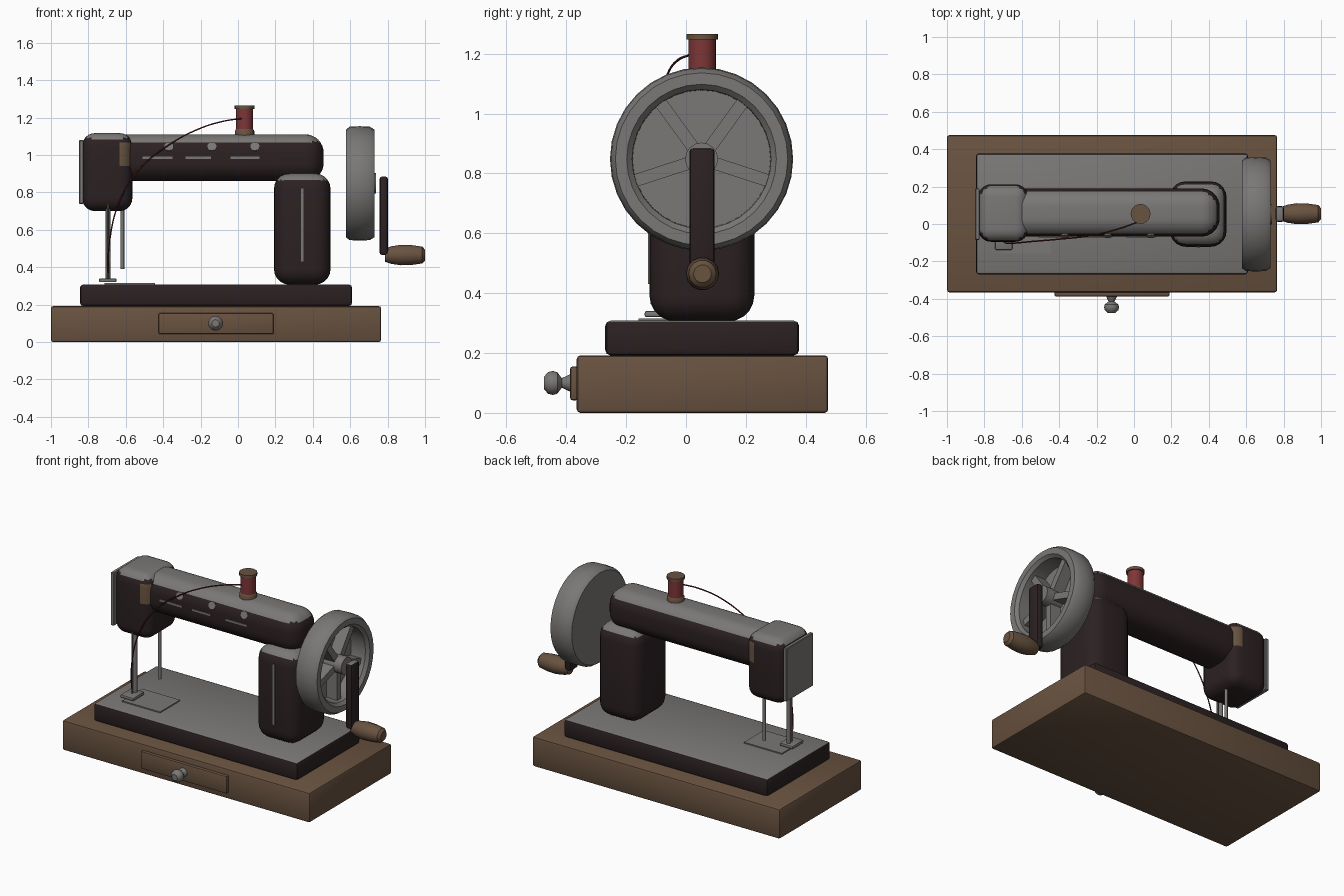
import bpy, bmesh, math
from mathutils import Vector, Matrix

if "Cube" in bpy.data.objects:
    bpy.data.objects.remove(bpy.data.objects["Cube"])


def material(name, col):
    m = bpy.data.materials.new(name)
    m.diffuse_color = (*col, 1)
    m.use_nodes = True
    m.node_tree.nodes["Principled BSDF"].inputs["Base Color"].default_value = m.diffuse_color
    return m


WOOD = material("brown wood", (0.140, 0.085, 0.051))
STEEL = material("grey steel", (0.195, 0.188, 0.180))
BLACK = material("dark enamel", (0.025, 0.015, 0.016))
RED = material("red thread", (0.21, 0.036, 0.038))
DARK_RED = material("dark red thread", (0.09, 0.014, 0.016))


def finish(bm, name, mats, rule=None, angle=35):
    """Turn a bmesh into an object; rule(face) picks the material index."""
    bmesh.ops.recalc_face_normals(bm, faces=bm.faces)
    bm.normal_update()
    if rule:
        for f in bm.faces:
            f.material_index = rule(f)
    me = bpy.data.meshes.new(name)
    bm.to_mesh(me)
    bm.free()
    for m in mats:
        me.materials.append(m)
    ob = bpy.data.objects.new(name, me)
    bpy.context.collection.objects.link(ob)
    bpy.ops.object.select_all(action='DESELECT')
    ob.select_set(True)
    bpy.context.view_layer.objects.active = ob
    bpy.ops.object.shade_smooth_by_angle(angle=math.radians(angle))
    return ob


def top_steel(f):
    return 1 if f.normal.z > 0.6 else 0


def box(name, x, y, z, mats, bevel=0.0, seg=2, rule=None, cuts=()):
    """Box from (min, max) ranges with rounded edges; cuts = z levels to slice at."""
    bm = bmesh.new()
    bmesh.ops.create_cube(bm, size=1)
    for v in bm.verts:
        v.co = Vector([(a + b) / 2 + c * (b - a) for (a, b), c in zip((x, y, z), v.co)])
    if bevel:
        bmesh.ops.bevel(bm, geom=bm.edges[:], offset=bevel, segments=seg,
                        profile=0.5, affect='EDGES')
    for h in cuts:
        bmesh.ops.bisect_plane(bm, geom=bm.verts[:] + bm.edges[:] + bm.faces[:],
                               plane_co=(0, 0, h), plane_no=(0, 0, 1))
    return finish(bm, name, mats, rule)


def lathe(name, profile, origin, axis, mat, n=24):
    """Revolve (radius, distance) points around the x, y or z axis at origin."""
    bm = bmesh.new()
    rings = []
    for r, t in profile:
        ring = []
        for i in range(n):
            a = 2 * math.pi * i / n
            c, s = r * math.cos(a), r * math.sin(a)
            p = {'x': (t, c, s), 'y': (c, t, s), 'z': (c, s, t)}[axis]
            ring.append(bm.verts.new(Vector(p) + Vector(origin)))
        rings.append(ring)
    for a, b in zip(rings, rings[1:]):
        for i in range(n):
            j = (i + 1) % n
            bm.faces.new((a[i], a[j], b[j], b[i]))
    bmesh.ops.remove_doubles(bm, verts=bm.verts[:], dist=1e-5)
    return finish(bm, name, [mat])


def rod(name, x, y, z0, z1, r, mat, n=12):
    return lathe(name, [(0, z0), (r, z0), (r, z1), (0, z1)], (x, y, 0), 'z', mat, n)


# Wooden base with drawer and knob
box("wooden_base", (-1, 0.765), (-0.365, 0.475), (0, 0.192), [WOOD], 0.012)
box("drawer_front", (-0.425, 0.19), (-0.387, -0.36), (0.042, 0.155), [WOOD], 0.008)
lathe("drawer_knob", [(0, 0), (0.03, 0), (0.016, -0.03), (0.036, -0.045), (0.04, -0.06),
                      (0.036, -0.076), (0.02, -0.09), (0, -0.09)],
      (-0.12, -0.385, 0.1), 'y', STEEL, 12)

# Metal bed and needle plate
box("machine_bed", (-0.845, 0.61), (-0.27, 0.378), (0.192, 0.308), [BLACK, STEEL],
    0.018, 2, top_steel)
box("needle_plate", (-0.715, -0.445), (-0.158, 0.045), (0.304, 0.315), [STEEL])

# Body: pillar, arm and head
box("pillar", (0.192, 0.495), (-0.122, 0.228), (0.306, 0.902), [BLACK, STEEL],
    0.085, 5, top_steel)
box("arm", (-0.68, 0.458), (-0.067, 0.19), (0.86, 1.11), [BLACK, STEEL],
    0.098, 8, top_steel)


def head_rule(f):
    if f.normal.z > 0.6:
        return 1
    c = f.calc_center_median()
    worn = 0.94 < c.z < 1.06 and -0.64 < c.x < -0.578 and abs(c.y - 0.058) > 0.09
    return 2 if worn else 0


box("head", (-0.833, -0.565), (-0.095, 0.212), (0.70, 1.117), [BLACK, STEEL, WOOD],
    0.068, 6, head_rule, (0.94, 1.05))
box("face_plate", (-0.85, -0.826), (-0.085, 0.19), (0.738, 1.08), [STEEL], 0.004, 1)

# Needle, presser bars and foot
rod("needle_bar", -0.695, -0.055, 0.33, 0.73, 0.013, STEEL)
rod("needle", -0.695, -0.083, 0.335, 0.75, 0.005, STEEL, 8)
rod("presser_bar", -0.618, 0.085, 0.39, 0.73, 0.010, STEEL)
box("presser_foot", (-0.743, -0.65), (-0.138, -0.025), (0.32, 0.34), [STEEL], 0.006)

# Painted trim on the arm front and pillar
for i, (a, b) in enumerate([(-0.51, -0.35), (-0.28, -0.145), (-0.04, 0.115)]):
    box(f"arm_stripe_{i}", (a, b), (-0.071, -0.064), (0.978, 0.991), [STEEL])
    bm = bmesh.new()
    bmesh.ops.create_cone(bm, cap_ends=True, segments=10, radius1=0.025, radius2=0.025,
                          depth=0.009,
                          matrix=Matrix.Translation((-0.37 + 0.23 * i, -0.062, 1.045))
                          @ Matrix.Rotation(math.radians(70), 4, 'X'))
    for v in list(bm.verts)[::4]:  # petal notches
        v.co.x = (v.co.x - (-0.37 + 0.23 * i)) * 0.8 - 0.37 + 0.23 * i
    finish(bm, f"arm_flower_{i}", [STEEL])
box("pillar_stripe", (0.336, 0.35), (-0.127, -0.118), (0.43, 0.82), [STEEL])

# Hand wheel: closed back, recessed front, five spokes and a hub
CY, CZ = 0.052, 0.848
lathe("hand_wheel", [(0, 0.577), (0.288, 0.577), (0.303, 0.597), (0.306, 0.65),
                     (0.303, 0.705), (0.288, 0.729), (0.25, 0.729), (0.232, 0.71),
                     (0.23, 0.61), (0, 0.61)], (0, CY, CZ), 'x', STEEL, 32)
lathe("wheel_hub", [(0, 0.6), (0.055, 0.6), (0.055, 0.738), (0, 0.738)],
      (0, CY, CZ), 'x', STEEL, 16)
for k in range(5):
    bm = bmesh.new()
    bmesh.ops.create_cube(bm, size=1)
    rot = Matrix.Rotation(math.radians(54 + 72 * k), 4, 'X')
    for v in bm.verts:
        p = Vector((0.645 + v.co.x * 0.08, 0.137 + v.co.y * 0.2, v.co.z * 0.042))
        v.co = rot @ p + Vector((0, CY, CZ))
    finish(bm, f"wheel_spoke_{k}", [STEEL])

# Crank arm and its wooden grip
box("crank_arm", (0.757, 0.802), (0.011, 0.096), (0.465, 0.885), [BLACK, STEEL],
    0.014, 2, top_steel)
lathe("crank_grip", [(0, 0.785), (0.036, 0.785), (0.048, 0.82), (0.056, 0.87),
                     (0.054, 0.93), (0.046, 0.985), (0.03, 1.0), (0, 1.0)],
      (0, 0.055, 0.465), 'x', WOOD, 14)

# Thread spool on top of the arm
SX, SY = 0.035, 0.054
lathe("spool_base", [(0, 1.1), (0.052, 1.1), (0.052, 1.128), (0.046, 1.138), (0, 1.138)],
      (SX, SY, 0), 'z', WOOD, 20)
rod("spool_thread", SX, SY, 1.13, 1.25, 0.046, RED, 20)
rod("spool_cap", SX, SY, 1.247, 1.265, 0.053, WOOD, 20)

# Loose thread running from the spool to the needle
path = [(0.02, 0.01, 1.195), (-0.08, -0.025, 1.18), (-0.22, -0.06, 1.135),
        (-0.39, -0.08, 1.04), (-0.53, -0.092, 0.92), (-0.64, -0.102, 0.735),
        (-0.685, -0.102, 0.55), (-0.697, -0.09, 0.37)]
cu = bpy.data.curves.new("loose_thread", 'CURVE')
cu.dimensions = '3D'
cu.bevel_depth = 0.004
cu.bevel_resolution = 1
cu.resolution_u = 6
sp = cu.splines.new('BEZIER')
sp.bezier_points.add(len(path) - 1)
for bp, co in zip(sp.bezier_points, path):
    bp.co = co
    bp.handle_left_type = bp.handle_right_type = 'AUTO'
cu.materials.append(DARK_RED)
bpy.context.collection.objects.link(bpy.data.objects.new("loose_thread", cu))
